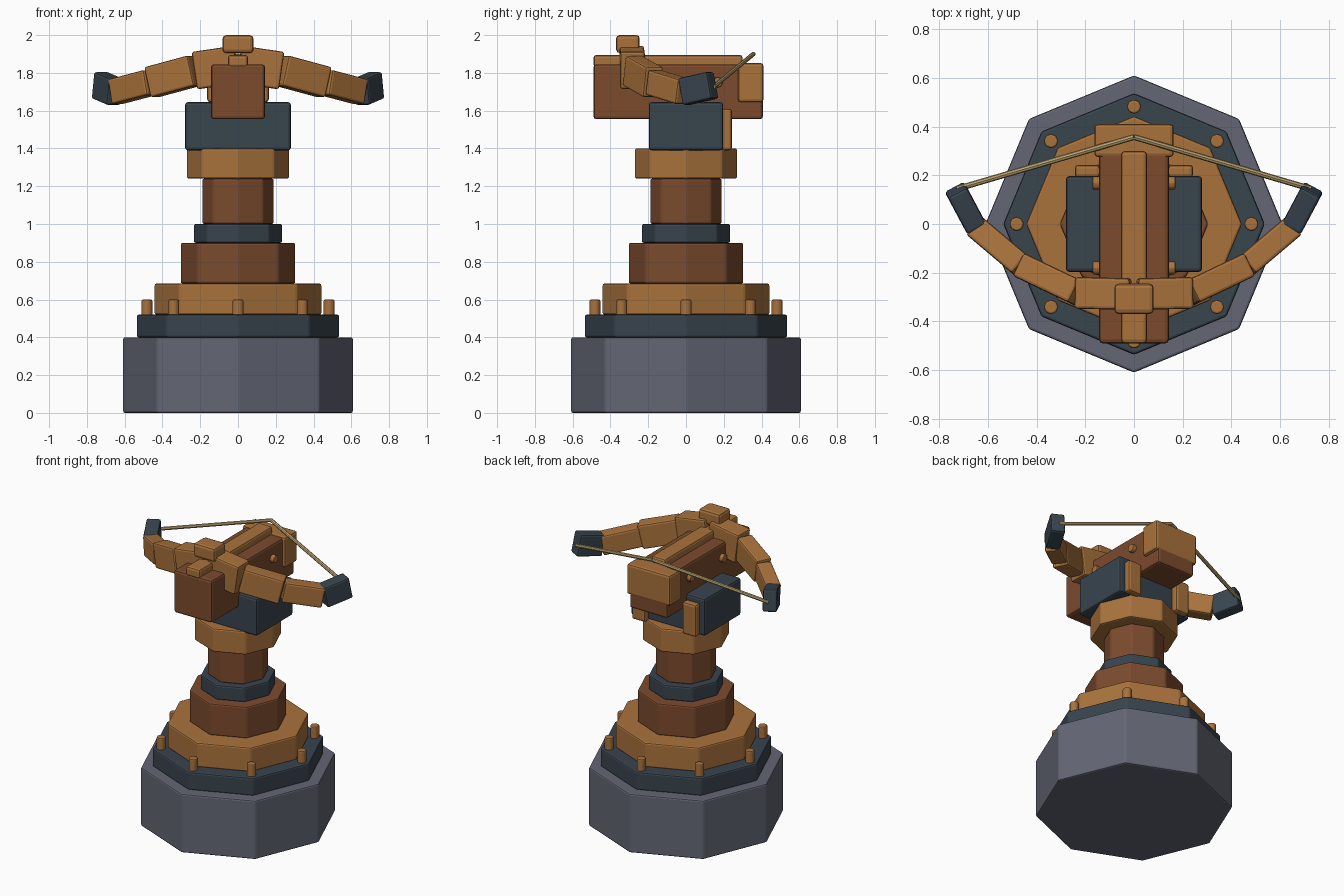
import bpy
import math
from mathutils import Vector

cube = bpy.data.objects.get("Cube")
if cube:
    bpy.data.objects.remove(cube, do_unlink=True)


def material(name, r, g, b):
    m = bpy.data.materials.new(name)
    m.use_nodes = True
    m.diffuse_color = (r, g, b, 1)
    bsdf = m.node_tree.nodes["Principled BSDF"]
    bsdf.inputs["Base Color"].default_value = (r, g, b, 1)
    bsdf.inputs["Roughness"].default_value = 0.8
    return m


stone = material("grey stone", 0.125, 0.135, 0.175)
steel = material("dark steel", 0.040, 0.058, 0.076)
bronze = material("orange bronze", 0.40, 0.17, 0.045)
wood = material("brown wood", 0.20, 0.07, 0.027)
cord = material("tan cord", 0.51, 0.38, 0.17)


def finish(name, mat, bevel):
    ob = bpy.context.object
    ob.name = name
    ob.data.materials.append(mat)
    if bevel:
        mod = ob.modifiers.new("Bevel", "BEVEL")
        mod.width = bevel
        mod.segments = 2
        mod.limit_method = "ANGLE"
    return ob


def box(name, mat, lo, hi, bevel=0.015):
    lo, hi = Vector(lo), Vector(hi)
    bpy.ops.mesh.primitive_cube_add(size=1, location=(lo + hi) / 2)
    bpy.context.object.scale = hi - lo
    bpy.ops.object.transform_apply(location=False, rotation=False, scale=True)
    return finish(name, mat, bevel)


def prism(name, mat, radius, z0, z1, x=0, y=0, bevel=0.01):
    bpy.ops.mesh.primitive_cylinder_add(vertices=8, radius=radius, depth=z1 - z0,
                                        location=(x, y, (z0 + z1) / 2))
    return finish(name, mat, bevel)


def beam(name, mat, a, b, width, height):
    """Box whose long axis runs from a to b."""
    a, b = Vector(a), Vector(b)
    bpy.ops.mesh.primitive_cube_add(size=1, location=(a + b) / 2)
    ob = bpy.context.object
    ob.scale = ((b - a).length, width, height)
    bpy.ops.object.transform_apply(location=False, rotation=False, scale=True)
    ob.rotation_euler = (b - a).to_track_quat("X", "Z").to_euler()
    return finish(name, mat, 0.012)


def rod(name, mat, a, b, radius, sides=8, bevel=0):
    a, b = Vector(a), Vector(b)
    bpy.ops.mesh.primitive_cylinder_add(vertices=sides, radius=radius, depth=(b - a).length,
                                        location=(a + b) / 2)
    bpy.context.object.rotation_euler = (b - a).to_track_quat("Z", "Y").to_euler()
    return finish(name, mat, bevel)


# Stacked octagonal pedestal
tiers = [("base", stone, 0.61, 0.40), ("base_ring", steel, 0.537, 0.52),
         ("lower_step", bronze, 0.443, 0.685), ("upper_step", wood, 0.305, 0.90),
         ("neck_ring", steel, 0.235, 1.0), ("column", wood, 0.19, 1.24),
         ("collar", bronze, 0.272, 1.40)]
bottom = 0
for name, mat, radius, top in tiers:
    prism(name, mat, radius, bottom, top)
    bottom = top

# Ring of studs
for i in range(8):
    a = i * math.pi / 4
    prism("stud", bronze, 0.03, 0.51, 0.60, 0.482 * math.cos(a), 0.482 * math.sin(a), 0.008)

# Swivel block, stock and rail
box("swivel_block", steel, (-0.28, -0.197, 1.39), (0.28, 0.197, 1.645))
box("stock", wood, (-0.143, -0.49, 1.555), (0.143, 0.407, 1.845))
box("rail", bronze, (-0.053, -0.49, 1.83), (0.053, 0.30, 1.895))
box("stock_end", bronze, (-0.163, 0.275, 1.645), (0.163, 0.41, 1.852))
box("bow_cap", bronze, (-0.081, -0.37, 1.905), (0.081, -0.245, 2.0), 0.018)

# Mirrored bow arms, string, pins and rear plates
path = [(0.005, -0.288, 1.845), (0.23, -0.283, 1.812), (0.46, -0.173, 1.75),
        (0.65, -0.012, 1.70), (0.732, 0.142, 1.735)]
arms = [("inner_arm", bronze, 0.13, 0.20), ("middle_arm", bronze, 0.105, 0.165),
        ("outer_arm", bronze, 0.098, 0.135), ("arm_tip", steel, 0.09, 0.145)]
for side in (-1, 1):
    pts = [(side * x, y, z) for x, y, z in path]
    for (name, mat, w, h), a, b in zip(arms, pts, pts[1:]):
        beam(name, mat, a, b, w, h)
    rod("bowstring", cord, (side * 0.725, 0.145, 1.725), (0, 0.357, 1.9), 0.012)
    for y in (-0.18, 0.168):
        rod("pin", bronze, (side * 0.13, y, 1.75), (side * 0.17, y, 1.75), 0.028, 8, 0.006)
    x0, x1 = sorted((side * 0.14, side * 0.243))
    box("rear_plate", bronze, (x0, 0.19, 1.39), (x1, 0.243, 1.61))
